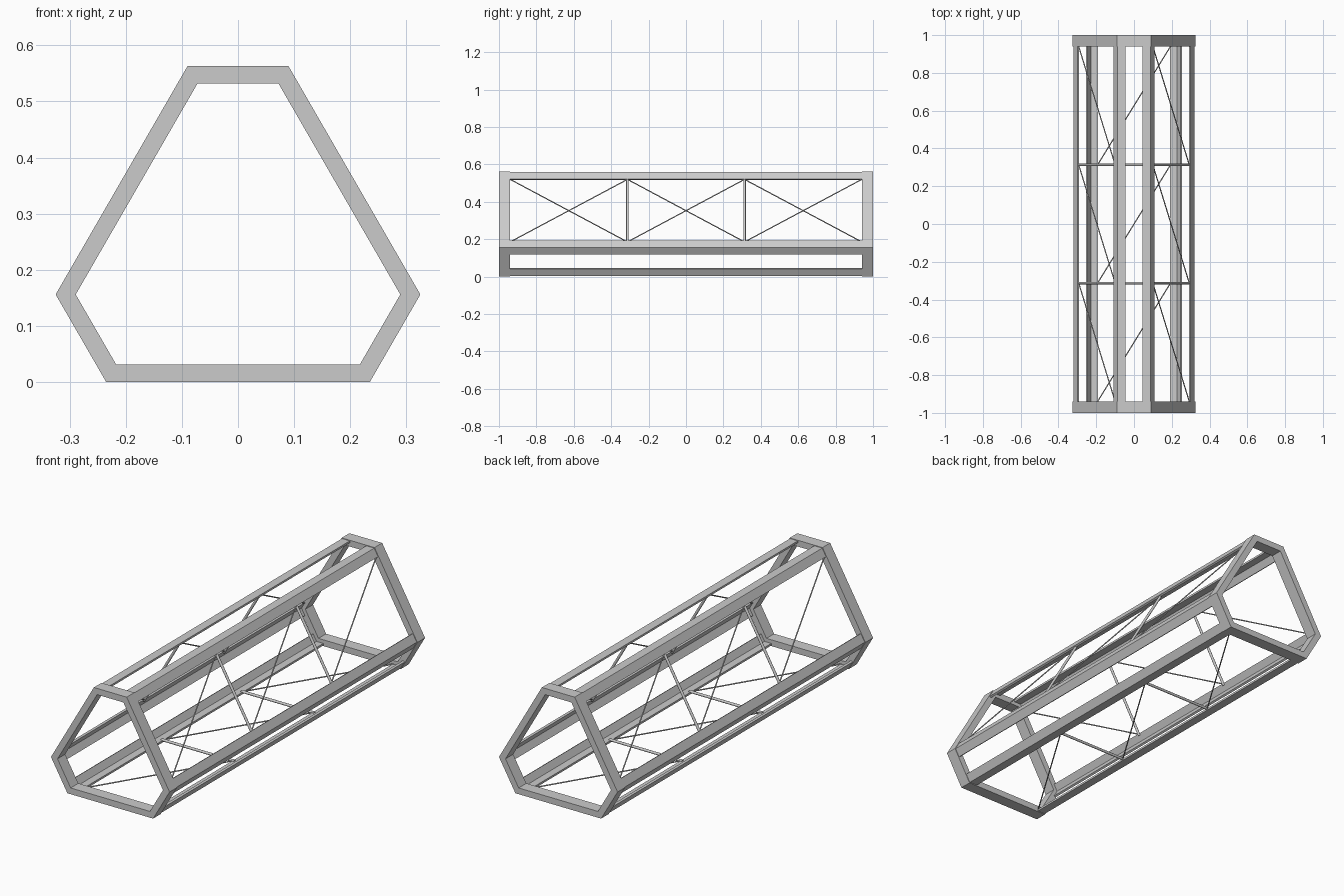
import bpy, bmesh, math
from mathutils import Vector, Matrix

if "Cube" in bpy.data.objects:
    bpy.data.objects.remove(bpy.data.objects["Cube"])

S60 = math.sin(math.radians(60))
A, B = 0.47, 0.18                      # long and short sides of the hexagon
CZ = S60 * (A + 2 * B) / 3             # height of the three-fold axis
BAYS = [-0.94, -0.313, 0.313, 0.94]


def turn(x, z, k):
    """Turn a front-view point about the long axis by k thirds."""
    a = math.radians(120 * k)
    z -= CZ
    return (x * math.cos(a) - z * math.sin(a), x * math.sin(a) + z * math.cos(a) + CZ)


def finish(name, bm):
    bmesh.ops.recalc_face_normals(bm, faces=bm.faces)
    me = bpy.data.meshes.new(name)
    bm.to_mesh(me)
    bm.free()
    ob = bpy.data.objects.new(name, me)
    bpy.context.collection.objects.link(ob)
    return ob


def prism(name, pts, y0, y1):
    """Extrude a closed front-view outline along y."""
    bm = bmesh.new()
    f = bm.faces.new([bm.verts.new((x, y0, z)) for x, z in pts])
    r = bmesh.ops.extrude_face_region(bm, geom=[f])
    vs = [v for v in r["geom"] if isinstance(v, bmesh.types.BMVert)]
    bmesh.ops.translate(bm, verts=vs, vec=(0, y1 - y0, 0))
    return finish(name, bm)


def rod(name, p, q, radius):
    p, q = Vector(p), Vector(q)
    d = q - p
    m = Matrix.Translation((p + q) / 2) @ d.to_track_quat('Z', 'Y').to_matrix().to_4x4()
    bm = bmesh.new()
    bmesh.ops.create_cone(bm, cap_ends=True, segments=12, radius1=radius,
                          radius2=radius, depth=d.length, matrix=m)
    for f in bm.faces:
        f.smooth = len(f.verts) == 4
    return finish(name, bm)


def hexagon(inset):
    """Truncated triangle outline, offset inward."""
    s = inset / S60 / 2
    pts = []
    for k in range(3):
        pts += [turn(-A / 2 + s, inset, k), turn(A / 2 - s, inset, k)]
    return pts


def end_frame(name, y0, y1):
    bm = bmesh.new()
    loops = [[bm.verts.new((x, y, z)) for x, z in hexagon(i)]
             for i, y in ((0, y0), (0, y1), (0.031, y1), (0.031, y0))]
    for a, b in zip(loops, loops[1:] + loops[:1]):
        for i in range(6):
            j = (i + 1) % 6
            bm.faces.new((a[i], a[j], b[j], b[i]))
    return finish(name, bm)


# Hexagonal end frames
end_frame("front_end_frame", -1.0, -0.94)
end_frame("back_end_frame", 0.94, 1.0)

# Angle-section rail at one bottom corner, repeated around the hexagon
INS, L, T = 0.003, 0.043, 0.010
P = Vector((A / 2 - INS / S60 / 2, INS))
d1, d2 = Vector((-1, 0)), Vector((0.5, S60))
n1, n2 = Vector((0, 1)), Vector((-S60, 0.5))
angle = [P, P + d2 * L, P + d2 * L + n2 * T, P + (d1 + d2) * T / S60,
         P + d1 * L + n1 * T, P + d1 * L]

for k, side in enumerate(("bottom", "right", "left")):
    for s in (-1, 1):
        prism(f"{side}_corner_rail", [turn(s * p.x, p.y, k) for p in angle], -0.95, 0.95)

    def at(x, y, z=0.013):
        tx, tz = turn(x, z, k)
        return (tx, y, tz)

    # Cross struts between the bays
    for y in BAYS[1:3]:
        rod(f"{side}_cross_strut", at(-0.2, y), at(0.2, y), 0.0065)
    # One diagonal brace per bay
    for y0, y1 in zip(BAYS, BAYS[1:]):
        rod(f"{side}_diagonal_brace", at(-0.193, y0), at(0.193, y1), 0.003)
